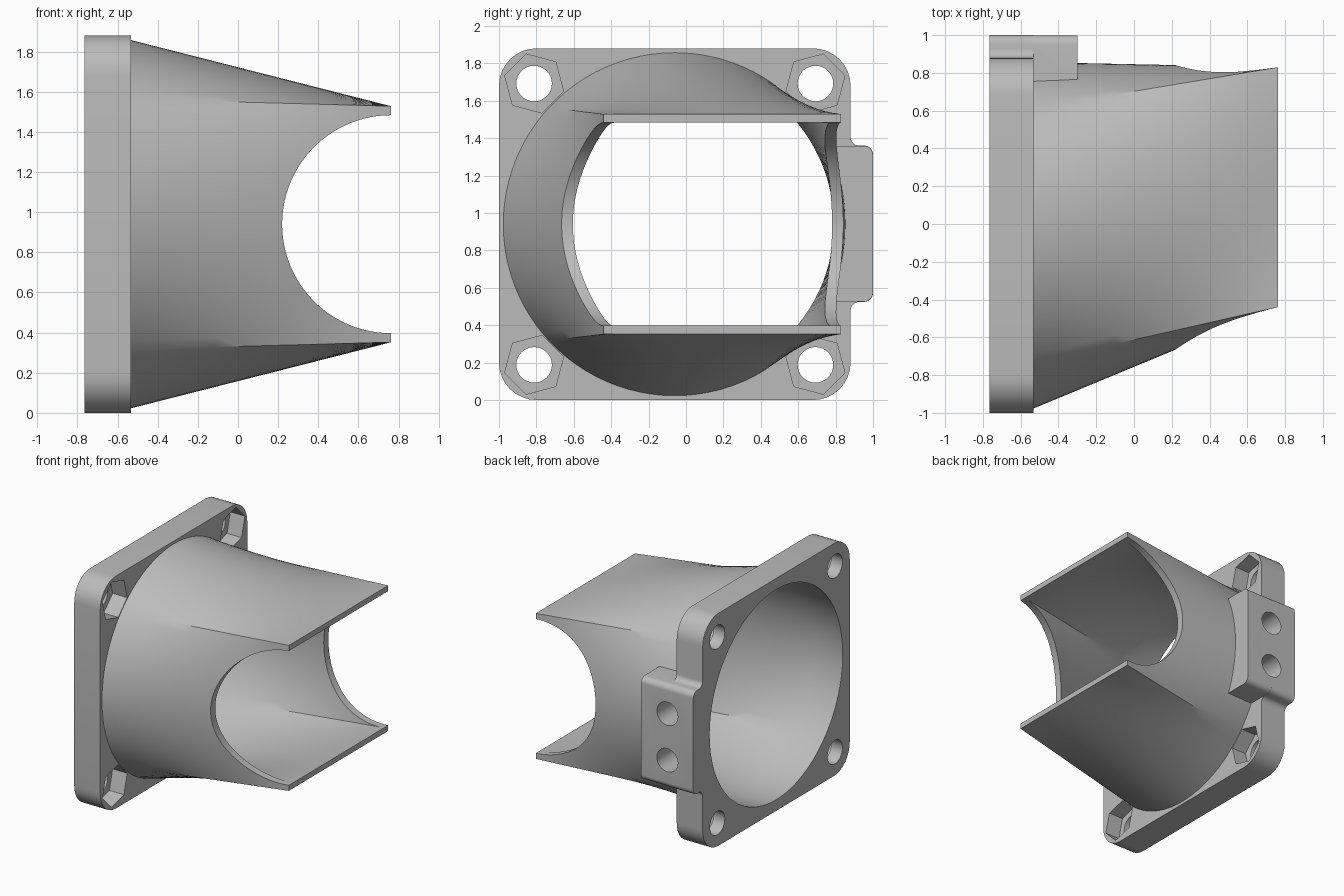
import bpy
import bmesh
from math import sin, cos, pi, atan2, radians
from mathutils import Vector

if "Cube" in bpy.data.objects:
    bpy.data.objects.remove(bpy.data.objects["Cube"], do_unlink=True)

CY, CZ = -0.06, 0.94              # axis of the round intake
BACK, FACE, TIP = -0.765, -0.533, 0.763
OUT_Y = 0.195                     # centre of the rectangular outlet
PITCH = 0.752                     # screw hole offset from the axis

grey = bpy.data.materials.new("light grey plastic")
grey.use_nodes = True
grey.diffuse_color = (0.5, 0.5, 0.5, 1)
grey.node_tree.nodes["Principled BSDF"].inputs["Base Color"].default_value = (0.5, 0.5, 0.5, 1)


def loft(name, rings):
    """Closed solid through equally long rings of points."""
    bm = bmesh.new()
    loops = [[bm.verts.new(p) for p in ring] for ring in rings]
    n = len(loops[0])
    for a, b in zip(loops, loops[1:]):
        for i in range(n):
            j = (i + 1) % n
            bm.faces.new((a[i], a[j], b[j], b[i]))
    bm.faces.new(loops[0])
    bm.faces.new(loops[-1])
    bmesh.ops.recalc_face_normals(bm, faces=bm.faces)
    mesh = bpy.data.meshes.new(name)
    bm.to_mesh(mesh)
    bm.free()
    mesh.materials.append(grey)
    ob = bpy.data.objects.new(name, mesh)
    bpy.context.collection.objects.link(ob)
    return ob


def extrude_x(name, outline, x0, x1):
    return loft(name, [[(x, y, z) for y, z in outline] for x in (x0, x1)])


def rounded(corners, steps=8):
    """Right-angled outline from (y, z, radius) corners."""
    pts = []
    for i, (y, z, r) in enumerate(corners):
        p = Vector((y, z))
        a = (Vector(corners[i - 1][:2]) - p).normalized()
        b = (Vector(corners[(i + 1) % len(corners)][:2]) - p).normalized()
        if r == 0:
            pts.append(p)
            continue
        c = p + r * (a + b)
        for k in range(steps + 1):
            t = pi / 2 * k / steps
            pts.append(c - r * (b * cos(t) + a * sin(t)))
    return pts


def polygon(cy, cz, r, n, start=0.0):
    return [(cy + r * cos(start + 2 * pi * k / n), cz + r * sin(start + 2 * pi * k / n))
            for k in range(n)]


def cylinder_y(name, x, z, r, y0, y1, n):
    return loft(name, [[(px, y, pz) for px, pz in polygon(x, z, r, n)] for y in (y0, y1)])


def duct(name, radius, half_y, half_z, x_start, x_end, side=24, steps=12):
    """Round-to-rectangle transition, with straight extensions at both ends."""
    a = atan2(half_z, half_y)
    angles = [-a, a, pi - a, pi + a, 2 * pi - a]
    corners = [(half_y, -half_z), (half_y, half_z), (-half_y, half_z), (-half_y, -half_z)]
    circle, rect = [], []
    for s in range(4):
        p, q = Vector(corners[s]), Vector(corners[(s + 1) % 4])
        for k in range(side):
            f = k / side
            t = angles[s] + (angles[s + 1] - angles[s]) * f
            circle.append(Vector((CY + radius * cos(t), CZ + radius * sin(t))))
            rect.append(p.lerp(q, f) + Vector((OUT_Y, CZ)))
    rings = [[(x_start, *p) for p in circle]]
    for k in range(steps + 1):
        f = k / steps
        rings.append([(FACE + (TIP - FACE) * f, *p.lerp(q, f)) for p, q in zip(circle, rect)])
    if x_end > TIP:
        rings.append([(x_end, *p) for p in rect])
    return loft(name, rings)


def combine(target, other, operation):
    mod = target.modifiers.new(operation, "BOOLEAN")
    mod.operation = operation
    mod.solver = "EXACT"
    mod.object = other
    bpy.context.view_layer.objects.active = target
    bpy.ops.object.modifier_apply(modifier=mod.name)
    bpy.data.objects.remove(other, do_unlink=True)


# Flange plate with the side tab in its outline
lo, hi, edge = -1.0, 0.88, 0.2
tab0, tab1 = 0.525, 1.36
body = extrude_x("fan_duct", rounded([
    (lo, 0, edge), (hi, 0, edge), (hi, tab0, 0.047), (1, tab0, 0.047),
    (1, tab1, 0.047), (hi, tab1, 0.047), (hi, 1.88, edge), (lo, 1.88, edge)]), BACK, FACE)

# Tab block reaching forward along the duct
e = 0.001
tab = extrude_x("mounting_tab", rounded([
    (0.7, tab0 + e, 0), (1 - e, tab0 + e, 0.047), (1 - e, tab1 - e, 0.047), (0.7, tab1 - e, 0)]),
    FACE - 0.07, -0.298)
combine(body, tab, "UNION")

# Duct shell: outer skin added, inner passage removed
combine(body, duct("duct_outer", 0.917, 0.635, 0.588, FACE - 0.1, TIP), "UNION")
combine(body, duct("duct_inner", 0.85, 0.58, 0.541, BACK - 0.1, TIP + 0.1), "DIFFERENCE")

# Round scoop through both side walls at the outlet
combine(body, cylinder_y("scoop", TIP, CZ, 0.543, -1.5, 1.5, 128), "DIFFERENCE")

# Corner screw holes with hexagonal nut pockets
for sy in (-1, 1):
    for sz in (-1, 1):
        y, z = CY + sy * PITCH, CZ + sz * PITCH
        hole = extrude_x("screw_hole", polygon(y, z, 0.095, 32), BACK - 0.1, FACE + 0.1)
        combine(body, hole, "DIFFERENCE")
        flat = atan2(sz, sy) + radians(30)
        pocket = extrude_x("nut_pocket", polygon(y, z, 0.163, 6, flat), FACE - 0.13, FACE + 0.02)
        combine(body, pocket, "DIFFERENCE")

# Two screw holes in the side tab
for s in (-1, 1):
    combine(body, cylinder_y("tab_hole", FACE, CZ + s * 0.188, 0.094, 0.65, 1.1, 32), "DIFFERENCE")

bpy.ops.object.select_all(action="DESELECT")
body.select_set(True)
bpy.context.view_layer.objects.active = body
bpy.ops.object.shade_smooth_by_angle(angle=radians(30))
